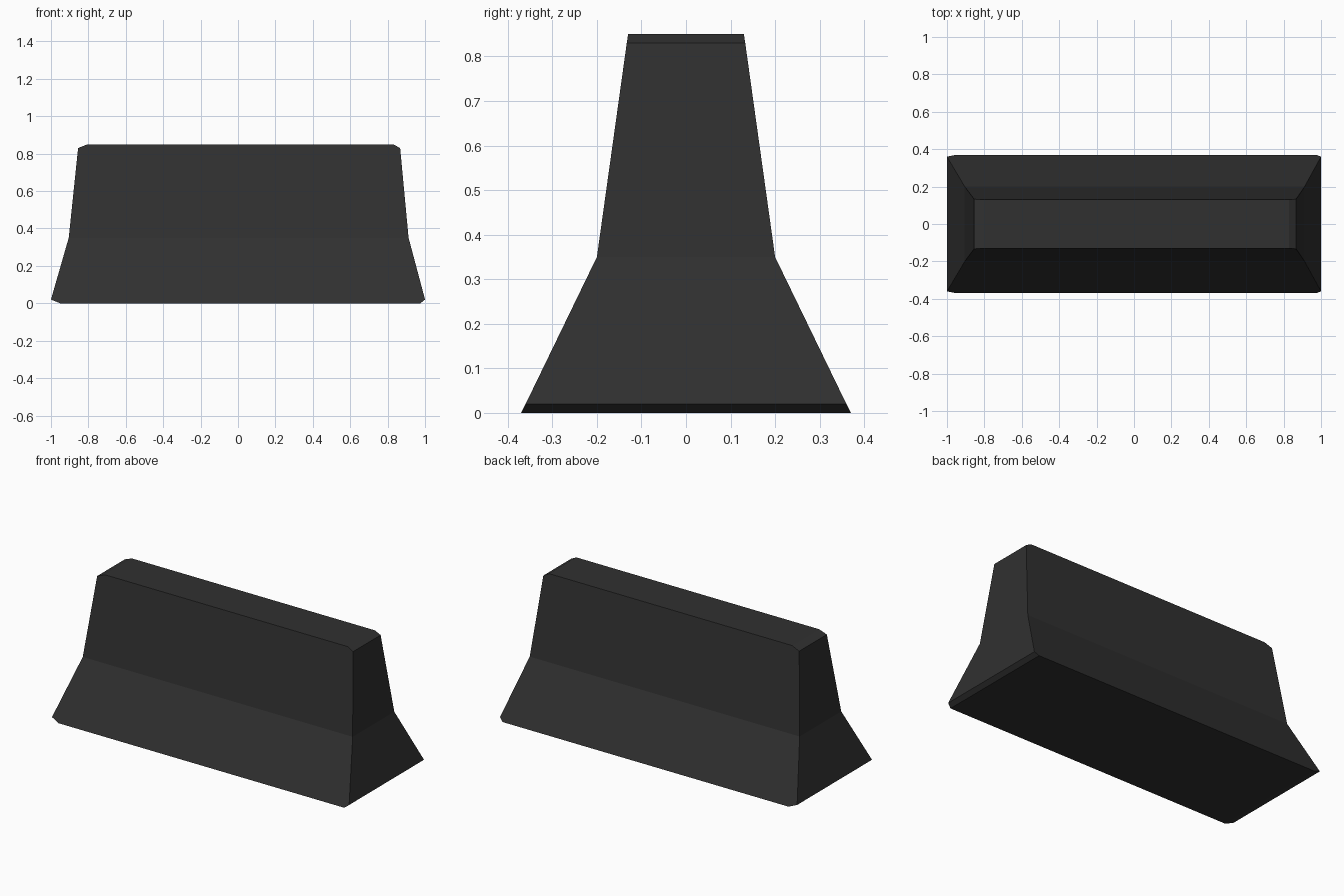
import bpy, bmesh

if "Cube" in bpy.data.objects:
    bpy.data.objects.remove(bpy.data.objects["Cube"])

# Single dark grey colour
mat = bpy.data.materials.new("dark grey")
mat.diffuse_color = (0.03, 0.03, 0.03, 1)
mat.use_nodes = True
mat.node_tree.nodes["Principled BSDF"].inputs["Base Color"].default_value = mat.diffuse_color

# Cross-sections from bottom to top: z, left x, right x, half depth
SECTIONS = [
    (0.00, -0.95, 0.975, 0.37),
    (0.02, -1.00, 1.00, 0.36),
    (0.35, -0.905, 0.912, 0.20),
    (0.83, -0.855, 0.867, 0.133),
    (0.85, -0.805, 0.83, 0.13),
]

# Barrier body: loft through the rectangular sections and cap both ends
bm = bmesh.new()
rings = [[bm.verts.new(p) for p in ((l, -d, z), (r, -d, z), (r, d, z), (l, d, z))]
         for z, l, r, d in SECTIONS]
for low, high in zip(rings, rings[1:]):
    for i in range(4):
        j = (i + 1) % 4
        bm.faces.new((low[i], low[j], high[j], high[i]))
bm.faces.new(rings[0][::-1])
bm.faces.new(rings[-1])
bmesh.ops.recalc_face_normals(bm, faces=bm.faces)

mesh = bpy.data.meshes.new("barrier_body")
bm.to_mesh(mesh)
bm.free()
mesh.materials.append(mat)
body = bpy.data.objects.new("barrier_body", mesh)
bpy.context.collection.objects.link(body)
